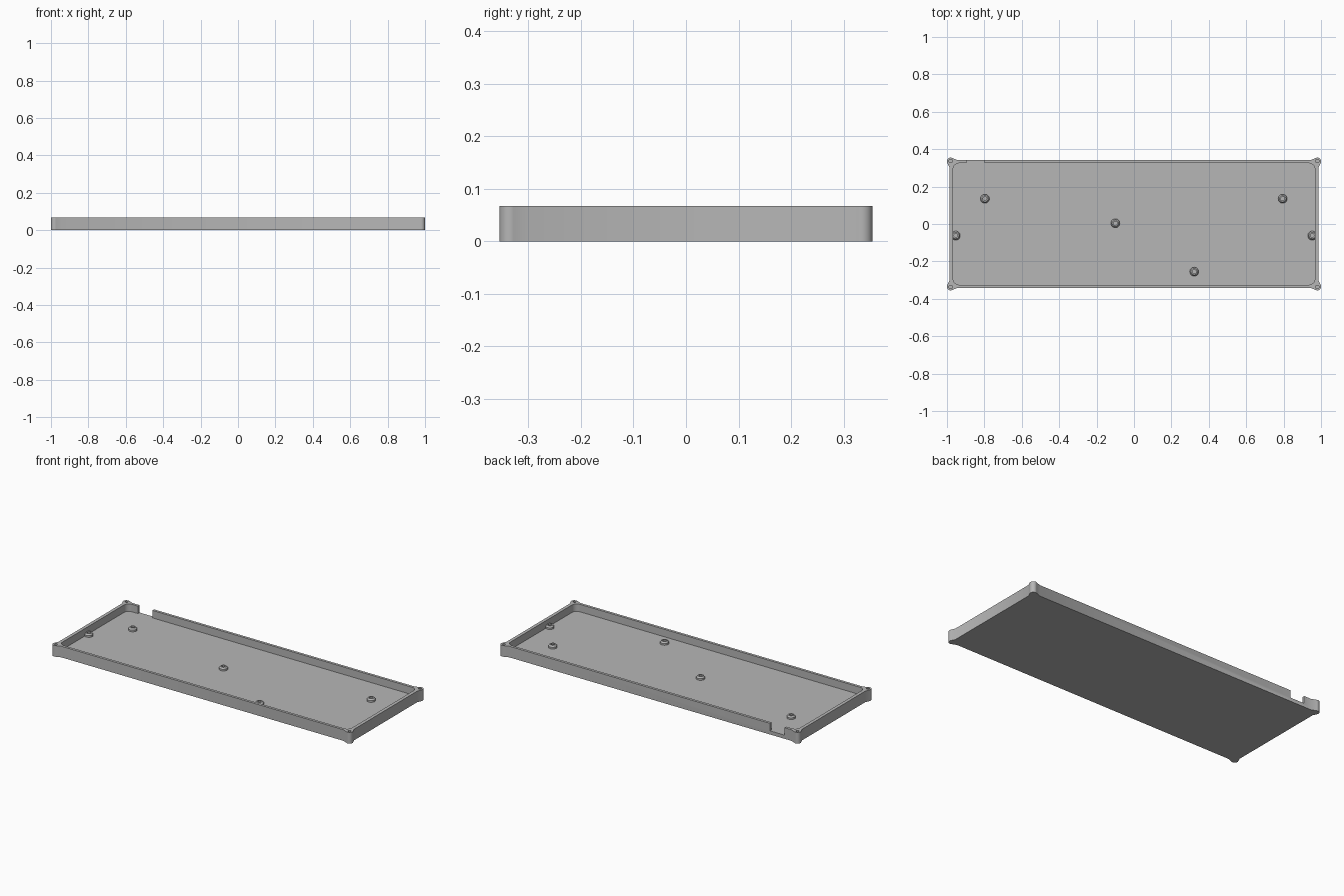
import bpy, bmesh, math

if "Cube" in bpy.data.objects:
    bpy.data.objects.remove(bpy.data.objects["Cube"])

H, FLOOR = 0.067, 0.022
grey = bpy.data.materials.new("case grey")
grey.diffuse_color = (0.47, 0.47, 0.47, 1)
grey.use_nodes = True
grey.node_tree.nodes["Principled BSDF"].inputs["Base Color"].default_value = grey.diffuse_color


def make(name, bm):
    bmesh.ops.recalc_face_normals(bm, faces=bm.faces)
    me = bpy.data.meshes.new(name)
    bm.to_mesh(me)
    bm.free()
    me.materials.append(grey)
    ob = bpy.data.objects.new(name, me)
    bpy.context.collection.objects.link(ob)
    return ob


def prism(name, pts, z0, z1):
    bm = bmesh.new()
    face = bm.faces.new([bm.verts.new((x, y, z0)) for x, y in pts])
    ext = bmesh.ops.extrude_face_region(bm, geom=[face])
    for v in ext["geom"]:
        if isinstance(v, bmesh.types.BMVert):
            v.co.z = z1
    return make(name, bm)


def arc(cx, cy, r, a0, a1, n):
    return [(cx + r * math.cos(math.radians(a0 + (a1 - a0) * i / n)),
             cy + r * math.sin(math.radians(a0 + (a1 - a0) * i / n))) for i in range(n + 1)]


def four_corners(q):
    # mirror one quadrant (counter-clockwise) into a closed outline
    return (q + [(-x, y) for x, y in reversed(q)]
            + [(-x, -y) for x, y in q] + [(x, -y) for x, y in reversed(q)])


def smooth(ob):
    bpy.ops.object.select_all(action='DESELECT')
    ob.select_set(True)
    bpy.context.view_layer.objects.active = ob
    bpy.ops.object.shade_smooth_by_angle(angle=math.radians(30))


# tray body with flared round corners
outline = [(0.987, 0.302)] + arc(0.98, 0.335, 0.02, -20, 110, 12) + [(0.942, 0.341)]
tray = prism("tray", four_corners(outline), 0, H)

# cutters: cavity, cable notch in the back wall, corner screw holes
cutters = [prism("cavity_cutter", four_corners(arc(0.935, 0.293, 0.032, 0, 90, 8)), FLOOR, 0.1),
           prism("notch_cutter", [(-0.896, 0.30), (-0.80, 0.30), (-0.80, 0.40), (-0.896, 0.40)],
                 FLOOR, 0.1)]
for sx in (-1, 1):
    for sy in (-1, 1):
        cutters.append(prism("screw_hole_cutter",
                             arc(sx * 0.98, sy * 0.337, 0.009, 0, 345, 23), FLOOR, 0.1))
bpy.context.view_layer.objects.active = tray
for c in cutters:
    mod = tray.modifiers.new("cut", 'BOOLEAN')
    mod.operation, mod.solver, mod.object = 'DIFFERENCE', 'EXACT', c
    bpy.ops.object.modifier_apply(modifier=mod.name)
    bpy.data.objects.remove(c)
smooth(tray)


# tapered hollow mounting posts on the floor
def post(x, y):
    prof = [(0.024, FLOOR - 0.002), (0.024, FLOOR + 0.010), (0.017, FLOOR + 0.019),
            (0.010, FLOOR + 0.019), (0.010, FLOOR + 0.001)]
    n = 24
    bm = bmesh.new()
    rings = [[bm.verts.new((x + r * math.cos(math.tau * i / n), y + r * math.sin(math.tau * i / n), z))
              for i in range(n)] for r, z in prof]
    for a, b in zip(rings, rings[1:]):
        for i in range(n):
            j = (i + 1) % n
            bm.faces.new((a[i], a[j], b[j], b[i]))
    bm.faces.new(rings[0])
    bm.faces.new(rings[-1])
    smooth(make("mounting_post", bm))


for p in [(-0.797, 0.135), (0.795, 0.135), (-0.10, 0.004), (0.322, -0.255),
          (-0.953, -0.062), (0.953, -0.062)]:
    post(*p)
